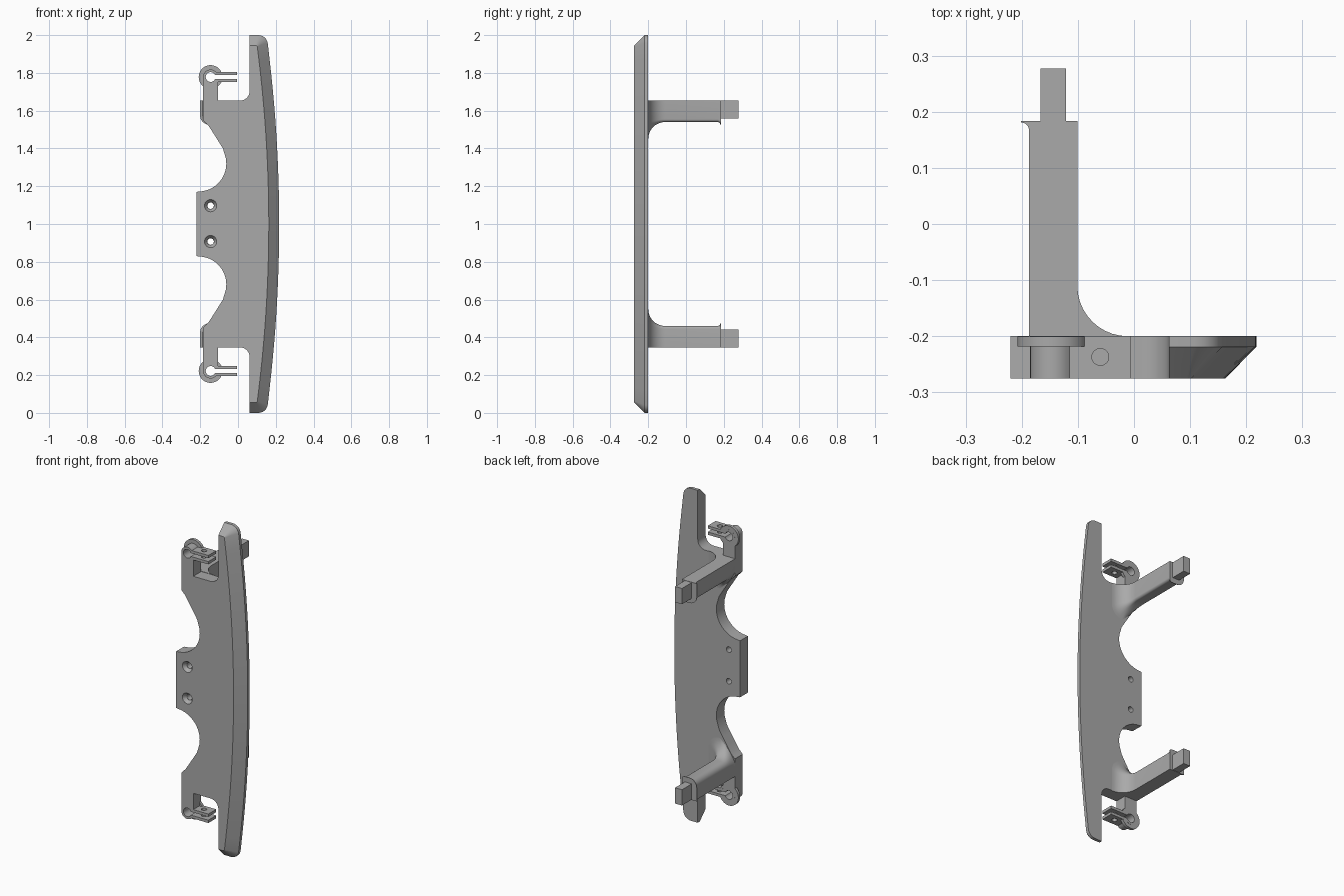
import bpy, bmesh, math
from mathutils import Matrix

cube = bpy.data.objects.get("Cube")
if cube:
    bpy.data.objects.remove(cube, do_unlink=True)

gray = bpy.data.materials.new("plain_gray")
gray.use_nodes = True
gray.diffuse_color = (0.4, 0.4, 0.4, 1)
gray.node_tree.nodes["Principled BSDF"].inputs["Base Color"].default_value = gray.diffuse_color

BACK, STEP, FRONT = -0.2, -0.219, -0.275
RX, RZ = -0.145, 1.778          # clip ring centre


def arc(cx, cz, r, a0, a1, n):
    return [(cx + r * math.cos(math.radians(a0 + (a1 - a0) * i / n)),
             cz + r * math.sin(math.radians(a0 + (a1 - a0) * i / n))) for i in range(n + 1)]


def finish(name, bm):
    bmesh.ops.recalc_face_normals(bm, faces=bm.faces)
    me = bpy.data.meshes.new(name)
    bm.to_mesh(me)
    bm.free()
    ob = bpy.data.objects.new(name, me)
    bpy.context.collection.objects.link(ob)
    me.materials.append(gray)
    return ob


def smooth(ob):
    bpy.ops.object.select_all(action='DESELECT')
    ob.select_set(True)
    bpy.context.view_layer.objects.active = ob
    bpy.ops.object.shade_smooth_by_angle(angle=math.radians(30))


def loft(name, sections, flip=False):
    """Skin a list of (y, [(x, z), ...]) sections; flip mirrors about z = 1."""
    bm = bmesh.new()
    rings = [[bm.verts.new((x, y, 2 - z if flip else z)) for x, z in pts] for y, pts in sections]
    n = len(rings[0])
    for a, b in zip(rings, rings[1:]):
        for i in range(n):
            j = (i + 1) % n
            bm.faces.new((a[i], a[j], b[j], b[i]))
    bm.faces.new(rings[0])
    bm.faces.new(rings[-1])
    return finish(name, bm)


def cut(ob, cutters):
    for c in cutters:
        c.hide_render = True
        m = ob.modifiers.new("cut", 'BOOLEAN')
        m.operation, m.solver, m.object = 'DIFFERENCE', 'EXACT', c
        bpy.context.view_layer.objects.active = ob
        bpy.ops.object.modifier_apply(modifier=m.name)
        bpy.data.objects.remove(c, do_unlink=True)


def cone_cutter(loc, r1, r2, depth, rot=None):
    bm = bmesh.new()
    mat = Matrix.Translation(loc)
    if rot:
        mat = mat @ Matrix.Rotation(rot, 4, 'X')
    bmesh.ops.create_cone(bm, cap_ends=True, segments=24, radius1=r1, radius2=r2,
                          depth=depth, matrix=mat)
    return finish("hole_cutter", bm)


# Upper half outline: inner edge with scallop, clip, notch
inner = [(-0.22, 1.17)] + arc(-0.21, 1.32, 0.148, -86, 12, 16)
inner += [(-0.08, 1.4), (-0.103, 1.437), (-0.132, 1.483), (-0.158, 1.523), (-0.172, 1.537), (-0.185, 1.55)]
inner += arc(RX, RZ, 0.04, 180, 42, 12)
inner += [(-0.005, 1.805), (-0.005, 1.788)]
inner += arc(RX, RZ, 0.026, 23, 337, 20)
inner += [(-0.005, 1.768), (-0.005, 1.751), (-0.105, 1.751), (-0.105, 1.653)]
inner += arc(0.01, 1.705, 0.052, -90, 0, 8)

# Tip and bowed outer edge, with matching points on the bevelled front
tip_back = [(0.062, 2.0)] + arc(0.108, 1.95, 0.05, 90, 10, 6)
tip_front = [(0.062, 1.945)] + [(0.096 + 0.001 * i, 1.945 - 0.001 * i) for i in range(7)]
for i in range(1, 13):
    t = 1 - i / 12
    tip_back.append((0.218 - 0.061 * t * t, 1 + 0.955 * t))
    tip_front.append((0.163 - 0.061 * t * t, 1 + 0.938 * t))


def whole(half):
    return half + [(x, 2 - z) for x, z in reversed(half[:-1])]


back, front = whole(inner + tip_back), whole(inner + tip_front)
plate = loft("main_plate", [(BACK, back), (STEP, back), (FRONT, front)])

# Countersunk screw holes and vertical pin holes in the clip tabs
holes = []
for z in (0.907, 1.097):
    holes.append(cone_cutter((-0.145, -0.24, z), 0.017, 0.017, 0.2, math.pi / 2))
    holes.append(cone_cutter((-0.145, FRONT + 0.008, z), 0.018, 0.036, 0.026, math.pi / 2))
for z in (2 - RZ, RZ):
    holes.append(cone_cutter((-0.06, -0.237, z), 0.015, 0.015, 0.08))
cut(plate, holes)
smooth(plate)


# Arm cross-section: root fillet f widens it, lip flare g pushes it outward
def arm_section(f, g):
    pts = [(-0.187 - g, 1.655)]
    left = arc(-0.152, 1.575, 0.035 + g, 180, 270, 6)
    pts += [(x + 0.75 * f * i / 6, z - f * i / 6) for i, (x, z) in enumerate(left)]
    r = 0.015 + 0.6 * f
    pts += [(x, z - g) for x, z in arc(-0.101 + f - r, 1.54 - f + r, r, 270, 360, 6)]
    pts.append((-0.101 + f, 1.655))
    return pts


R = 0.09
sections = []
for i in range(11):
    a = math.radians(9 * i)
    sections.append((BACK + R * (1 - math.cos(a)), arm_section(R * (1 - math.sin(a)), 0)))
for i in range(6):
    a = math.radians(18 * i)
    sections.append((0.167 + 0.014 * math.sin(a), arm_section(0, 0.014 * (1 - math.cos(a)))))
sections.append((0.184, arm_section(0, 0.014)))

peg = [(-0.167, 1.558), (-0.121, 1.558), (-0.121, 1.653), (-0.167, 1.653)]
flange = arc(RX, RZ, 0.063, 10, 350, 36) + arc(RX, RZ, 0.026, 337, 23, 24)

for side, flip in (("upper", False), ("lower", True)):
    smooth(loft(side + "_arm", sections, flip))
    loft(side + "_peg", [(0.18, peg), (0.277, peg)], flip)
    smooth(loft(side + "_clip_flange", [(-0.2005, flange), (-0.218, flange)], flip))
